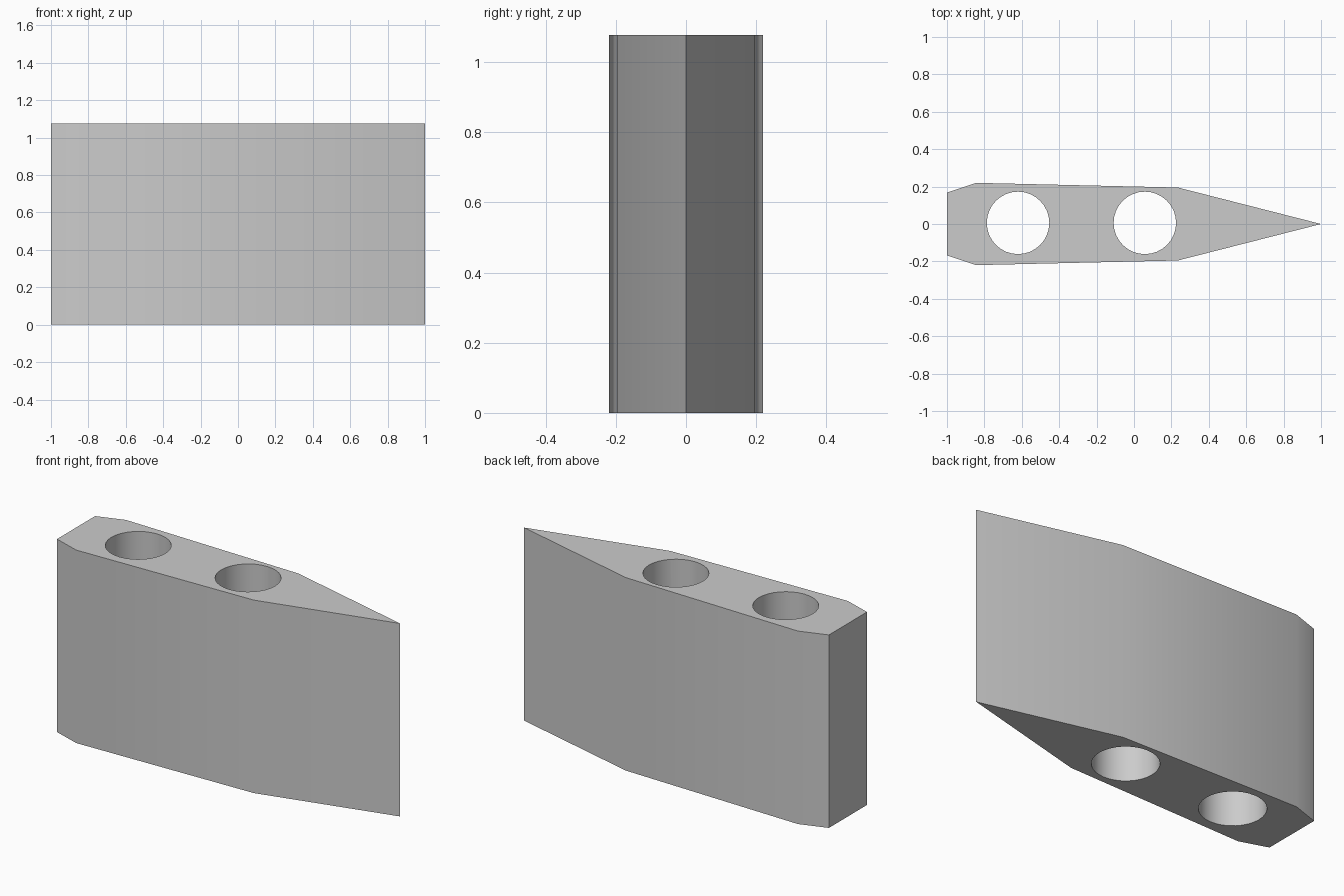
import bpy
import bmesh
import math

HEIGHT = 1.077
HOLE_RADIUS = 0.167
HOLE_CENTRES = [(-0.62, 0.006), (0.058, 0.006)]
# Half outline from blunt end to pointed end, mirrored across y
HALF_OUTLINE = [(-1, 0.168), (-0.845, 0.22), (0.235, 0.195)]

default_cube = bpy.data.objects.get("Cube")
if default_cube:
    bpy.data.objects.remove(default_cube, do_unlink=True)

grey = bpy.data.materials.new("light grey")
grey.use_nodes = True
grey.diffuse_color = (0.6, 0.6, 0.6, 1)
grey.node_tree.nodes["Principled BSDF"].inputs["Base Color"].default_value = (0.6, 0.6, 0.6, 1)


def prism(name, outline, bottom, top):
    """Upright prism from a closed 2D outline."""
    bm = bmesh.new()
    face = bm.faces.new([bm.verts.new((x, y, bottom)) for x, y in outline])
    new = bmesh.ops.extrude_face_region(bm, geom=[face])["geom"]
    for v in new:
        if isinstance(v, bmesh.types.BMVert):
            v.co.z = top
    bmesh.ops.recalc_face_normals(bm, faces=bm.faces)
    mesh = bpy.data.meshes.new(name)
    bm.to_mesh(mesh)
    bm.free()
    mesh.materials.append(grey)
    obj = bpy.data.objects.new(name, mesh)
    bpy.context.collection.objects.link(obj)
    return obj


def circle(cx, cy, radius, sides=32):
    angles = [2 * math.pi * i / sides for i in range(sides)]
    return [(cx + radius * math.cos(a), cy + radius * math.sin(a)) for a in angles]


# Tapered block
outline = HALF_OUTLINE + [(1, 0)] + [(x, -y) for x, y in reversed(HALF_OUTLINE)]
block = prism("tapered_block", outline, 0, HEIGHT)
bpy.context.view_layer.objects.active = block
block.select_set(True)

# Two round holes right through the block
for cx, cy in HOLE_CENTRES:
    cutter = prism("hole_cutter", circle(cx, cy, HOLE_RADIUS), -0.1, HEIGHT + 0.1)
    cutter.hide_render = True
    cut = block.modifiers.new("hole", 'BOOLEAN')
    cut.operation = 'DIFFERENCE'
    cut.solver = 'EXACT'
    cut.object = cutter
    bpy.ops.object.modifier_apply(modifier=cut.name)
    bpy.data.objects.remove(cutter, do_unlink=True)

# Soft sides, sharp rims and corners
for obj in bpy.context.selected_objects:
    obj.select_set(obj == block)
bpy.ops.object.shade_smooth_by_angle(angle=math.radians(30))
